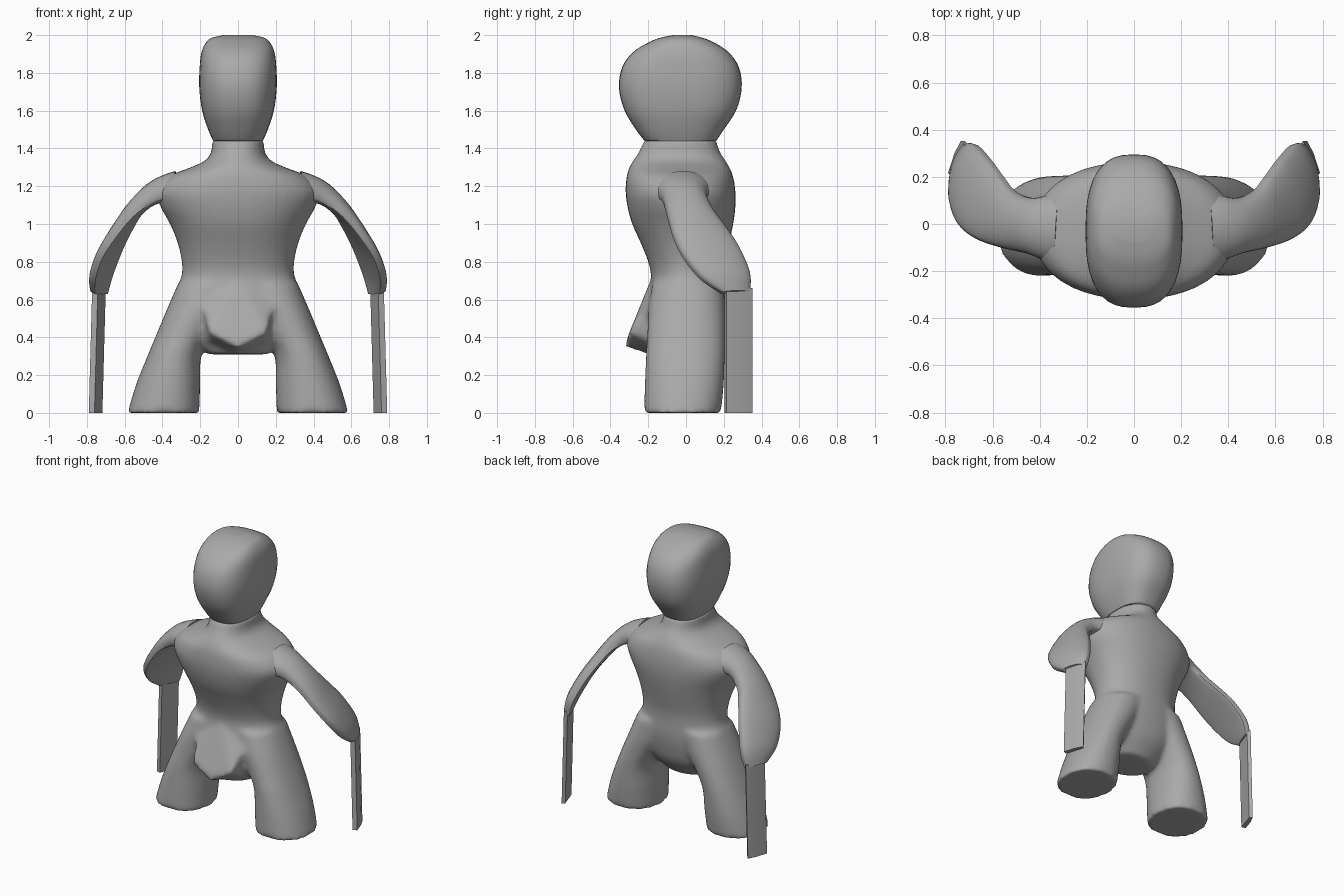
import bpy, bmesh, math
from mathutils import Vector

old = bpy.data.objects.get("Cube")
if old:
    bpy.data.objects.remove(old, do_unlink=True)

grey = bpy.data.materials.new("plain grey")
grey.use_nodes = True
COLOUR = (0.40, 0.40, 0.40, 1)
grey.diffuse_color = COLOUR
grey.node_tree.nodes["Principled BSDF"].inputs["Base Color"].default_value = COLOUR


def spline(rows, steps):
    """Catmull-Rom interpolation of rows of numbers."""
    out = []
    for i in range(len(rows) - 1):
        a, b, c, d = (rows[max(i - 1, 0)], rows[i], rows[i + 1],
                      rows[min(i + 2, len(rows) - 1)])
        for s in range(steps):
            t = s / steps
            out.append([0.5 * (2 * q + (r - p) * t + (2*p - 5*q + 4*r - w) * t * t
                               + (3*q - p - 3*r + w) * t ** 3)
                        for p, q, r, w in zip(a, b, c, d)])
    out.append(list(rows[-1]))
    return out


def skin(bm, rings):
    """Bridge rings of points into a closed tube."""
    vs = [[bm.verts.new(p) for p in ring] for ring in rings]
    n = len(vs[0])
    faces = [bm.faces.new((a[i], a[(i + 1) % n], b[(i + 1) % n], b[i]))
             for a, b in zip(vs, vs[1:]) for i in range(n)]
    faces += [bm.faces.new(vs[0][::-1]), bm.faces.new(vs[-1])]
    bmesh.ops.recalc_face_normals(bm, faces=faces)


def oval_loft(bm, rows, power=2.0, sides=40, side=1, steps=4):
    """Loft of level ovals; each row is z, x min, x max, y front, y back."""
    rings = []
    for z, x0, x1, y0, y1 in spline(rows, steps):
        ring = []
        for k in range(sides):
            t = 2 * math.pi * k / sides
            c, s = math.cos(t), math.sin(t)
            u = math.copysign(abs(c) ** (2 / power), c)
            v = math.copysign(abs(s) ** (2 / power), s)
            ring.append((side * ((x0 + x1) / 2 + u * (x1 - x0) / 2),
                         (y0 + y1) / 2 + v * (y1 - y0) / 2, z))
        rings.append(ring)
    skin(bm, rings)


def finish(bm, name, angle=40):
    mesh = bpy.data.meshes.new(name)
    bm.to_mesh(mesh)
    bm.free()
    mesh.materials.append(grey)
    ob = bpy.data.objects.new(name, mesh)
    bpy.context.collection.objects.link(ob)
    bpy.ops.object.select_all(action='DESELECT')
    ob.select_set(True)
    bpy.context.view_layer.objects.active = ob
    bpy.ops.object.shade_smooth_by_angle(angle=math.radians(angle))
    return ob


# Head: narrow from the front, round from the side
bm = bmesh.new()
head = [(1.44, .132, -.22, .16), (1.50, .158, -.265, .20), (1.60, .190, -.325, .265),
        (1.72, .205, -.355, .295), (1.83, .203, -.338, .28), (1.91, .193, -.28, .225),
        (1.96, .170, -.20, .15), (1.985, .14, -.14, .09), (2.0, .08, -.07, .03)]
oval_loft(bm, [(z, -x, x, a, b) for z, x, a, b in head], power=2.6)
finish(bm, "head", 60)

# Body: trunk, legs and front flap fused into one smooth skin
bm = bmesh.new()
trunk = [(1.445, .138, -.22, .16), (1.38, .142, -.25, .18), (1.335, .175, -.28, .21),
         (1.30, .25, -.30, .23), (1.25, .37, -.315, .25), (1.17, .43, -.32, .262),
         (1.09, .41, -.31, .262), (1.0, .36, -.285, .25), (.90, .32, -.24, .23),
         (.80, .298, -.20, .21), (.72, .30, -.185, .205), (.62, .345, -.20, .205),
         (.52, .35, -.22, .19), (.42, .28, -.22, .16), (.31, .16, -.20, .08)]
oval_loft(bm, [(z, -x, x, a, b) for z, x, a, b in trunk], power=2.2)
leg = [(0, .205, .585, -.222, .185), (.15, .20, .54, -.218, .20), (.3, .195, .48, -.212, .205),
       (.42, .14, .43, -.205, .207), (.54, .06, .38, -.20, .207), (.68, -.02, .32, -.18, .20)]
for s in (1, -1):
    oval_loft(bm, leg, power=2.2, side=s)
flap = [(0, -.325, .35), (0, -.20, .31), (0, -.18, .72)]
for s in (1, -1):
    flap += [(s * .15, -.30, .425), (s * .2, -.17, .62), (s * .17, -.1, .34)]
bmesh.ops.convex_hull(bm, input=[bm.verts.new(p) for p in flap])
body = finish(bm, "body")
rm = body.modifiers.new("fuse", 'REMESH')
rm.mode = 'VOXEL'
rm.voxel_size = 0.016
rm.use_smooth_shade = True
sm = body.modifiers.new("soften", 'SMOOTH')
sm.factor, sm.iterations = 0.5, 8

# Upper arms: curved paddles; each row is front edge, back edge, outer bulge, inner bulge
rows = [(.24, -.19, 1.16, .24, .15, 1.17, .13, .08),
        (.36, -.16, 1.16, .34, .13, 1.17, .095, .05),
        (.45, -.125, 1.13, .43, .11, 1.14, .075, .02),
        (.56, -.10, 1.05, .51, .14, 1.07, .055, .01),
        (.66, -.065, .93, .56, .20, .99, .045, .008),
        (.73, -.01, .82, .615, .275, .88, .042, .008),
        (.765, .08, .71, .67, .335, .74, .04, .008),
        (.765, .19, .635, .70, .335, .635, .025, .008)]
bm = bmesh.new()
rings = []
line = spline(rows, 5)
for i, r in enumerate(line):
    f, b = Vector(r[:3]), Vector(r[3:6])
    mid, half = (f + b) / 2, (b - f) / 2
    p, q = line[max(i - 1, 0)], line[min(i + 1, len(line) - 1)]
    along = Vector(q[:3]) + Vector(q[3:6]) - Vector(p[:3]) - Vector(p[3:6])
    out = half.cross(along).normalized()
    if out.x < 0:
        out = -out
    ring = []
    for k in range(13):                      # rounded outer face
        t = math.pi * k / 12
        ring.append(mid - half * math.cos(t) + out * (r[6] * math.sin(t) + .012))
    for k in range(13):                      # flatter inner face
        t = math.pi * k / 12
        ring.append(mid + half * math.cos(t) - out * (r[7] * math.sin(t) + .012))
    rings.append(ring)
skin(bm, rings)
arms = finish(bm, "upper_arms", 45)
arms.modifiers.new("mirror", 'MIRROR')

# Forearms: flat straight strips down to the ground
bm = bmesh.new()
strip = []
for z, dx in ((0, 0), (.66, -.018)):
    strip.append([(x + dx, y, z) for x, y in
                  ((.790, .215), (.760, .205), (.718, .335), (.735, .352), (.762, .300))])
skin(bm, strip)
forearms = finish(bm, "forearms", 30)
forearms.modifiers.new("mirror", 'MIRROR')
